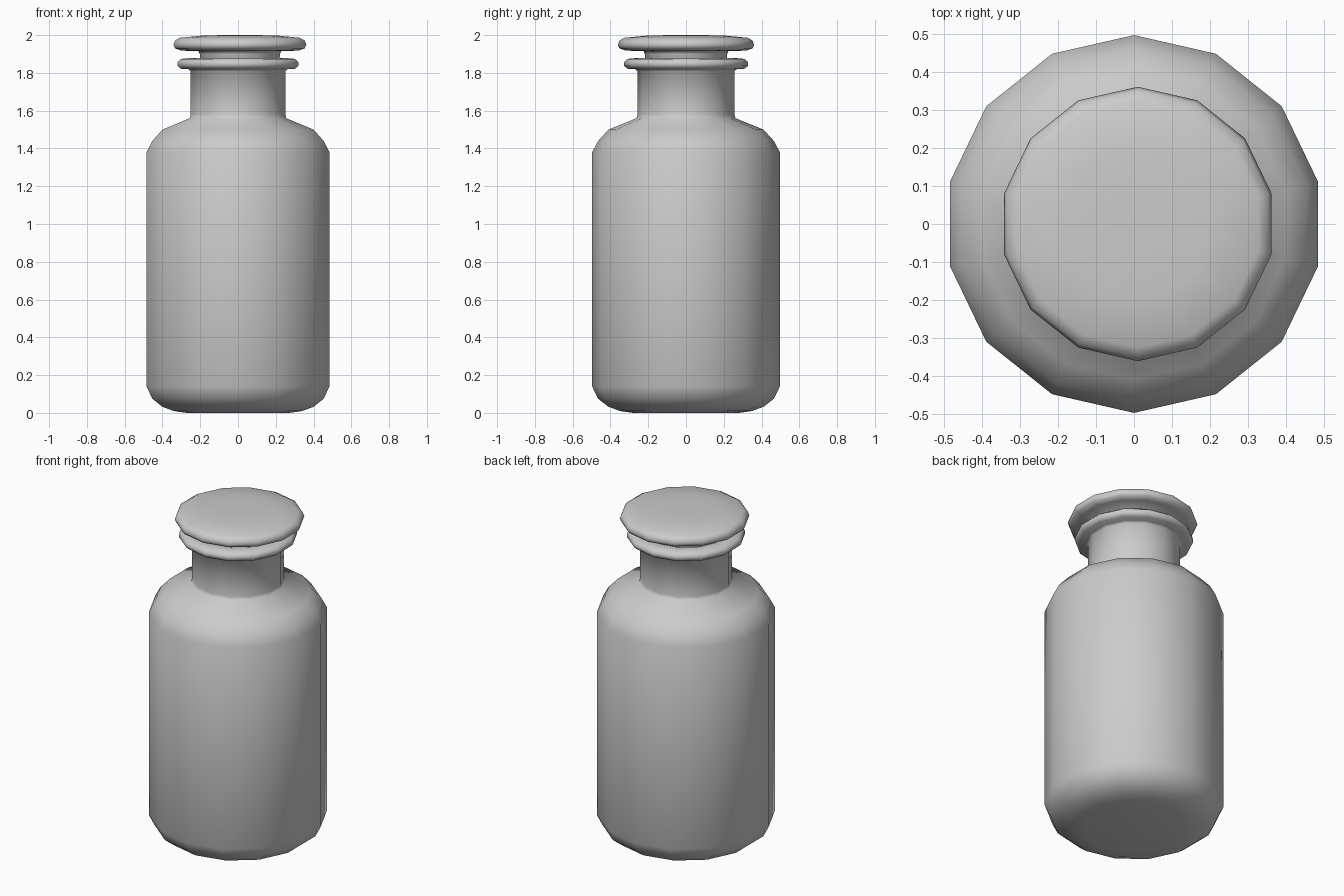
import bpy, bmesh, math

if "Cube" in bpy.data.objects:
    bpy.data.objects.remove(bpy.data.objects["Cube"])

SIDES = 14


def lathe(name, profile, cx=0.0):
    """Revolve (radius, z) points into a smooth 14-sided closed solid."""
    bm = bmesh.new()
    rings = []
    for r, z in profile:
        ring = []
        for i in range(SIDES):
            a = math.pi / 2 + 2 * math.pi * i / SIDES
            ring.append(bm.verts.new((cx + r * math.cos(a), r * math.sin(a), z)))
        rings.append(ring)
    for low, high in zip(rings, rings[1:]):
        for i in range(SIDES):
            j = (i + 1) % SIDES
            bm.faces.new((low[i], low[j], high[j], high[i]))
    bm.faces.new(rings[0][::-1])
    bm.faces.new(rings[-1])
    bmesh.ops.recalc_face_normals(bm, faces=bm.faces)
    for f in bm.faces:
        f.smooth = True
    mesh = bpy.data.meshes.new(name)
    bm.to_mesh(mesh)
    bm.free()
    obj = bpy.data.objects.new(name, mesh)
    bpy.context.collection.objects.link(obj)
    return obj


# Bottle: base, straight body, shoulder, neck, rolled lip and neck opening
lathe("bottle", [
    (0.28, 0.0), (0.35, 0.01), (0.412, 0.033), (0.465, 0.075), (0.497, 0.14),
    (0.497, 1.38), (0.465, 1.44), (0.41, 1.50), (0.262, 1.56), (0.257, 1.58),
    (0.257, 1.81), (0.27, 1.82), (0.31, 1.822), (0.328, 1.837), (0.328, 1.858),
    (0.31, 1.874), (0.25, 1.88), (0.225, 1.865), (0.215, 1.60)])

# Stopper: tapered plug with a wide rounded cap, set slightly off centre
lathe("stopper", [
    (0.19, 1.62), (0.218, 1.90), (0.225, 1.915), (0.32, 1.918), (0.352, 1.93),
    (0.361, 1.948), (0.352, 1.972), (0.325, 1.986), (0.20, 1.998), (0.08, 2.0)], 0.01)
